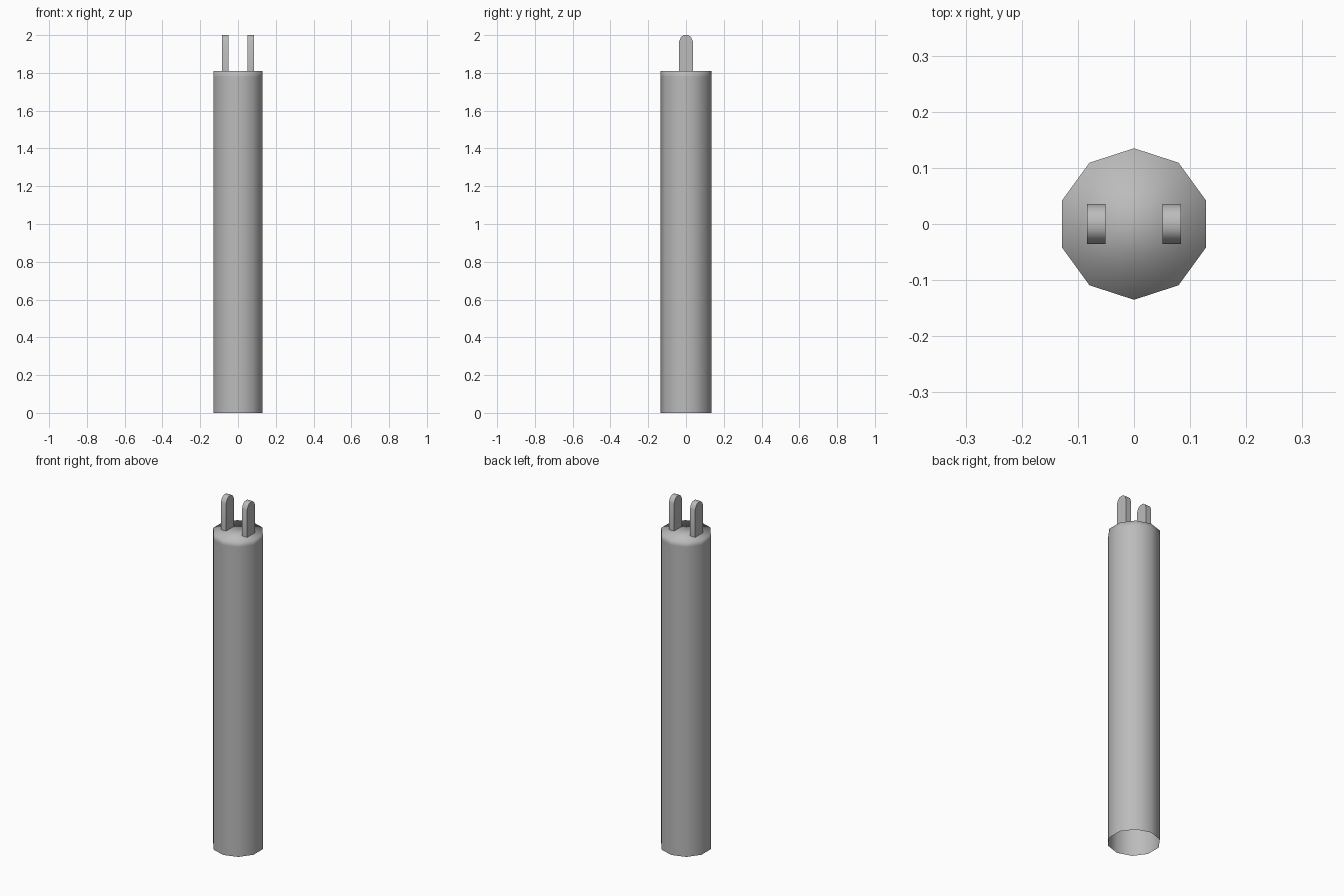
import bpy
import bmesh
import math

if "Cube" in bpy.data.objects:
    bpy.data.objects.remove(bpy.data.objects["Cube"], do_unlink=True)

RADIUS, SIDES = 0.135, 10
BODY_TOP, PIN_TOP = 1.81, 2.0

grey = bpy.data.materials.new("plain grey")
grey.use_nodes = True
colour = (0.5, 0.5, 0.5, 1)
grey.diffuse_color = colour
grey.node_tree.nodes["Principled BSDF"].inputs["Base Color"].default_value = colour


def finish(bm, name):
    """Turn a bmesh into a named, coloured object."""
    mesh = bpy.data.meshes.new(name)
    bm.to_mesh(mesh)
    bm.free()
    mesh.materials.append(grey)
    obj = bpy.data.objects.new(name, mesh)
    bpy.context.collection.objects.link(obj)
    return obj


# Tube body: ten sides, open at the bottom, soft-shaded rim at the top
bm = bmesh.new()
rings = []
for z in (0, BODY_TOP - 0.03, BODY_TOP):
    angles = [math.pi / 2 + math.tau * i / SIDES for i in range(SIDES)]
    rings.append([bm.verts.new((RADIUS * math.cos(a), RADIUS * math.sin(a), z))
                  for a in angles])
for low, high in zip(rings, rings[1:]):
    for i in range(SIDES):
        j = (i + 1) % SIDES
        bm.faces.new((low[i], low[j], high[j], high[i]))
bm.faces.new(rings[-1])
for face in bm.faces:
    face.smooth = True
finish(bm, "tube_body")


# Contact pins: arched side profile extruded along x
half_profile = [(0.036, BODY_TOP), (0.036, 1.967), (0.027, 1.989), (0.012, PIN_TOP)]
profile = half_profile + [(-y, z) for y, z in reversed(half_profile)]
for name, x in (("left_pin", 0.067), ("right_pin", -0.067)):
    bm = bmesh.new()
    face = bm.faces.new([bm.verts.new((x - 0.0165, y, z)) for y, z in profile])
    out = bmesh.ops.extrude_face_region(bm, geom=[face], use_keep_orig=True)
    moved = [v for v in out["geom"] if isinstance(v, bmesh.types.BMVert)]
    bmesh.ops.translate(bm, verts=moved, vec=(0.033, 0, 0))
    bmesh.ops.recalc_face_normals(bm, faces=bm.faces)
    pin = finish(bm, name)
    bpy.ops.object.select_all(action="DESELECT")
    pin.select_set(True)
    bpy.context.view_layer.objects.active = pin
    bpy.ops.object.shade_smooth_by_angle(angle=math.radians(60))
